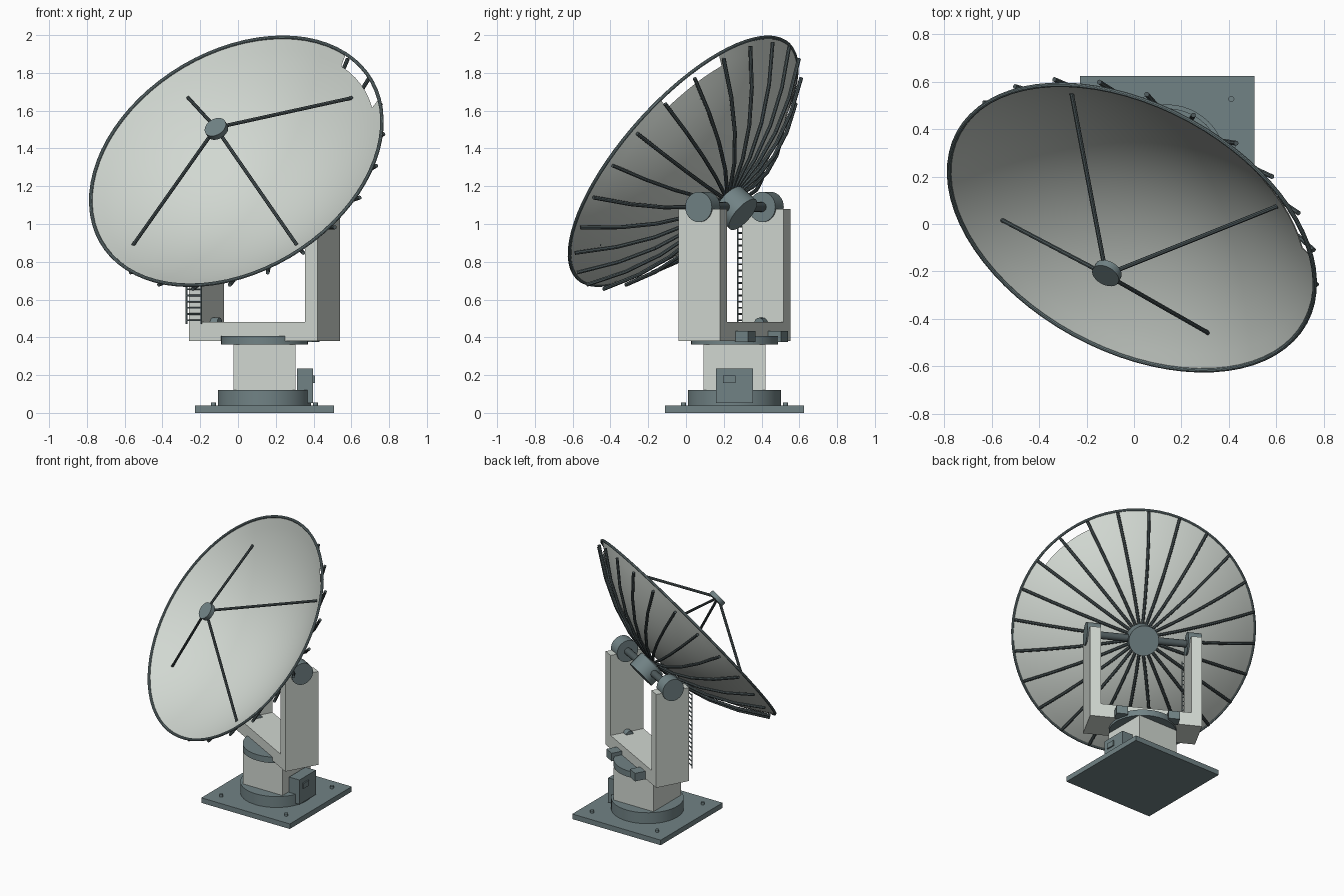
import bpy, bmesh, math
from mathutils import Matrix, Vector

if "Cube" in bpy.data.objects:
    bpy.data.objects.remove(bpy.data.objects["Cube"])


def material(name, rgb):
    m = bpy.data.materials.new(name)
    m.diffuse_color = (*rgb, 1)
    m.use_nodes = True
    m.node_tree.nodes["Principled BSDF"].inputs["Base Color"].default_value = m.diffuse_color
    return m


LIGHT = material("pale grey paint", (0.64, 0.685, 0.64))
STEEL = material("blue grey steel", (0.165, 0.225, 0.235))
DARK = material("dark steel", (0.075, 0.1, 0.105))

# Frames: fixed base, turning yoke, tilted dish (local z is the dish axis)
BASE = Matrix.Translation((0.14, 0.257, 0))
YOKE = BASE @ Matrix.Rotation(math.radians(-28.7), 4, 'Z')
DISH = YOKE @ Matrix.Translation((0, 0, 1.09)) @ Matrix.Rotation(math.radians(52), 4, 'X')


def finish(name, bm, mat, frame, smooth=False):
    bmesh.ops.recalc_face_normals(bm, faces=bm.faces)
    me = bpy.data.meshes.new(name)
    bm.to_mesh(me)
    bm.free()
    me.materials.append(mat)
    ob = bpy.data.objects.new(name, me)
    bpy.context.collection.objects.link(ob)
    ob.matrix_world = frame
    if smooth:
        bpy.ops.object.select_all(action='DESELECT')
        ob.select_set(True)
        bpy.context.view_layer.objects.active = ob
        bpy.ops.object.shade_smooth_by_angle(angle=math.radians(35))
    return ob


def add_box(bm, lo, hi):
    lo, hi = Vector(lo), Vector(hi)
    m = Matrix.Translation((lo + hi) / 2) @ Matrix.Diagonal((*(hi - lo), 1))
    bmesh.ops.create_cube(bm, size=1, matrix=m)


def add_rod(bm, a, b, r, sides=8):
    a, b = Vector(a), Vector(b)
    d = b - a
    m = Matrix.Translation((a + b) / 2) @ d.to_track_quat('Z', 'Y').to_matrix().to_4x4()
    bmesh.ops.create_cone(bm, cap_ends=True, segments=sides, radius1=r, radius2=r,
                          depth=d.length, matrix=m)


def boxes(name, mat, frame, *spans):
    bm = bmesh.new()
    for lo, hi in spans:
        add_box(bm, lo, hi)
    return finish(name, bm, mat, frame)


def rods(name, mat, frame, spans, r, sides=8):
    bm = bmesh.new()
    for a, b in spans:
        add_rod(bm, a, b, r, sides)
    return finish(name, bm, mat, frame, True)


# Base and pedestal
boxes("base_plate", STEEL, BASE, ((-0.367, -0.367, 0), (0.367, 0.367, 0.038)))
rods("base_ring", STEEL, BASE, [((0, 0, 0.038), (0, 0, 0.12))], 0.247, 48)
boxes("pedestal", LIGHT, BASE, ((-0.165, -0.165, 0.12), (0.165, 0.165, 0.362)))
rods("anchor_bolts", STEEL, BASE,
     [((x, y, 0.038), (x, y, 0.056)) for x in (-0.27, 0.27) for y in (-0.27, 0.27)], 0.013, 12)

# Control cabinet with its latch
boxes("cabinet", STEEL, BASE, ((0.172, -0.097, 0.052), (0.258, 0.097, 0.235)))
boxes("cabinet_latch", STEEL, BASE, ((0.258, -0.06, 0.158), (0.267, 0.006, 0.198)))

# Turntable and drive motors
rods("turntable", STEEL, YOKE, [((0, 0, 0.362), (0, 0, 0.407))], 0.23, 48)
boxes("drive_motors", STEEL, YOKE,
      *[((s * 0.18 - 0.04, 0.1225, 0.374), (s * 0.18 + 0.04, 0.2025, 0.434)) for s in (-1, 1)])

# Yoke: cross beam and two arms
boxes("yoke_beam", LIGHT, YOKE, ((-0.313, -0.125, 0.38), (0.313, 0.125, 0.48)))
boxes("yoke_arms", LIGHT, YOKE,
      ((-0.388, -0.125, 0.38), (-0.313, 0.125, 1.08)),
      ((0.313, -0.125, 0.38), (0.388, 0.125, 1.08)))
rods("beam_fittings", STEEL, YOKE,
     [((s * 0.313, 0, 0.476), (s * 0.27, 0, 0.476)) for s in (-1, 1)], 0.028, 16)

# Elevation bearings and axle
rods("bearings", STEEL, YOKE,
     [((s * 0.303, 0, 1.09), (s * 0.397, 0, 1.09)) for s in (-1, 1)], 0.08, 32)
rods("axle", DARK, YOKE, [((-0.31, 0, 1.09), (0.31, 0, 1.09))], 0.026, 16)

# Ladder up the front of the left arm
LX, LY = -0.346, -0.146
ladder = [((LX + s * 0.044, LY, 0.47), (LX + s * 0.044, LY, 1.03)) for s in (-1, 1)]
ladder += [((LX - 0.044, LY, 0.49 + 0.033 * i), (LX + 0.044, LY, 0.49 + 0.033 * i))
           for i in range(17)]
rods("ladder", STEEL, YOKE, ladder, 0.0045, 6)

# Dish: parabolic bowl with one outer panel left open
R = 0.833


def bowl(r, deg, offset=0.0):
    a = math.radians(deg)
    return Vector((r * math.cos(a), r * math.sin(a), 0.093 + 0.433 * r * r + offset))


SEG = 72
radii = [0.08 * i for i in range(1, 10)] + [0.775, R]
bm = bmesh.new()
centre = bm.verts.new(bowl(0, 0))
rings = [[bm.verts.new(bowl(r, 360 * j / SEG)) for j in range(SEG)] for r in radii]
for j in range(SEG):
    k = (j + 1) % SEG
    bm.faces.new((centre, rings[0][j], rings[0][k]))
    for i in range(len(radii) - 1):
        mid = 360 * (j + 0.5) / SEG
        if i == len(radii) - 2 and 30 < mid < 60:
            continue
        bm.faces.new((rings[i][j], rings[i + 1][j], rings[i + 1][k], rings[i][k]))
dish = finish("dish", bm, LIGHT, DISH, True)
thick = dish.modifiers.new("thickness", 'SOLIDIFY')
thick.thickness = 0.004
thick.offset = 0
thick.use_rim = False

# Rim tube around the dish edge
bm = bmesh.new()
TUBE = 10
loops = []
for j in range(SEG):
    a = math.radians(360 * j / SEG)
    loop = []
    for i in range(TUBE):
        b = 2 * math.pi * i / TUBE
        r = R + 0.0095 * math.cos(b)
        z = bowl(R, 0).z + 0.0095 * math.sin(b)
        loop.append(bm.verts.new((r * math.cos(a), r * math.sin(a), z)))
    loops.append(loop)
for j in range(SEG):
    p, q = loops[j], loops[(j + 1) % SEG]
    for i in range(TUBE):
        n = (i + 1) % TUBE
        bm.faces.new((p[i], q[i], q[n], p[n]))
finish("dish_rim", bm, STEEL, DISH, True).data.polygons.foreach_set("use_smooth", [True] * (SEG * TUBE))

# Backing ribs, hub, feed struts and feed
steps = (0.07, 0.26, 0.45, 0.64, 0.83)
rods("back_ribs", DARK, DISH,
     [(bowl(r0, d, -0.035), bowl(r1, d, -0.035))
      for d in range(0, 360, 15) for r0, r1 in zip(steps, steps[1:])], 0.0105, 8)
rods("dish_hub", STEEL, DISH, [((0, 0, -0.065), (0, 0, 0.045))], 0.104, 32)
rods("feed_struts", DARK, DISH,
     [(bowl(0.7, d), (0.03 * math.cos(math.radians(d)), 0.03 * math.sin(math.radians(d)), 0.665))
      for d in (45, 135, 225, 315)], 0.0095, 8)
rods("feed", STEEL, DISH, [((0, 0, 0.655), (0, 0, 0.688))], 0.061, 24)
